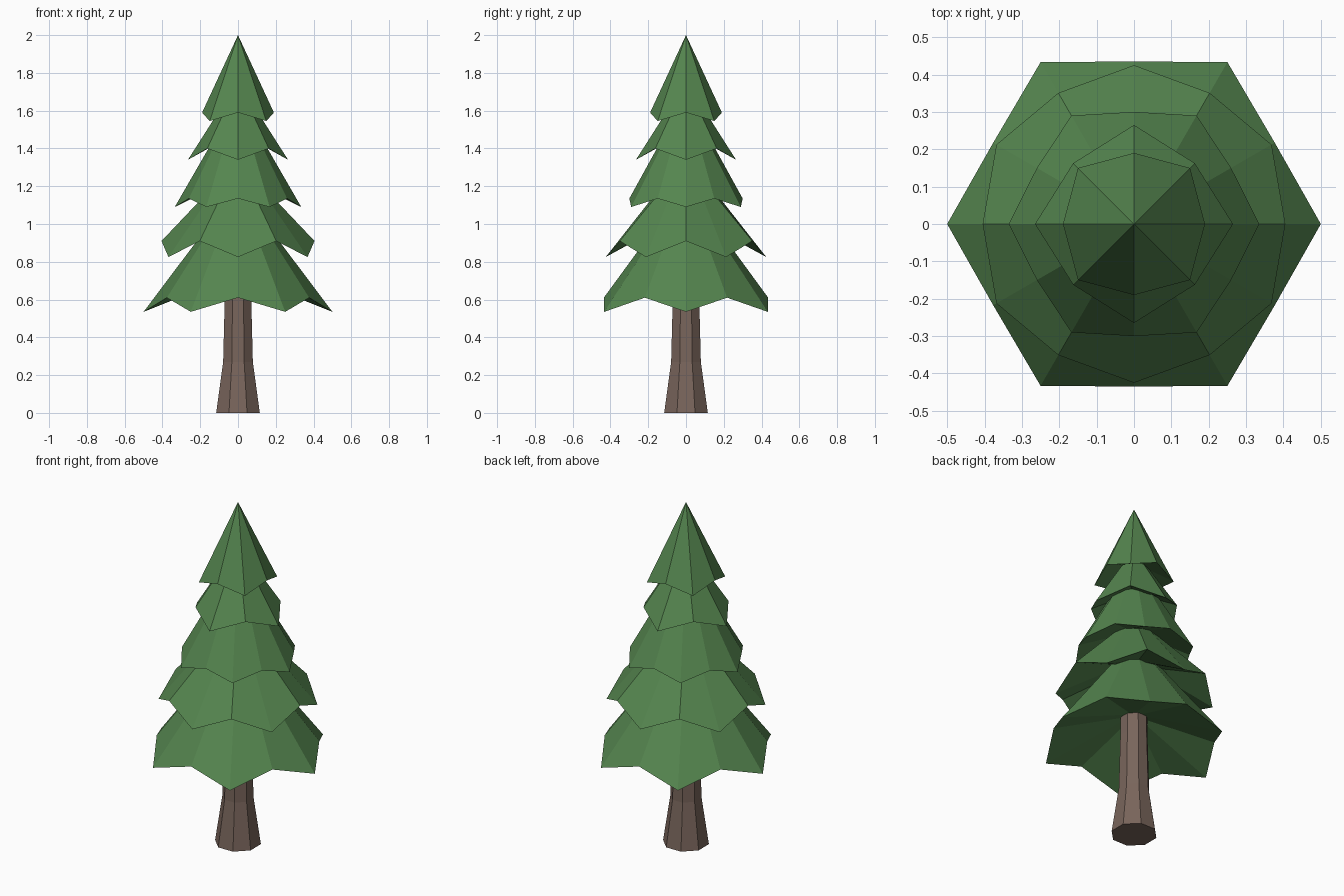
import bpy, bmesh
from math import sin, cos, pi

if "Cube" in bpy.data.objects:
    bpy.data.objects.remove(bpy.data.objects["Cube"])


def material(name, rgb):
    m = bpy.data.materials.new(name)
    m.diffuse_color = (*rgb, 1)
    m.use_nodes = True
    m.node_tree.nodes["Principled BSDF"].inputs["Base Color"].default_value = m.diffuse_color
    return m


def loft(name, rings, mat, cap=False):
    """Join rings of points (a single point makes an apex) into one mesh."""
    bm = bmesh.new()
    rows = [[bm.verts.new(p) for p in ring] for ring in rings]
    for a, b in zip(rows, rows[1:]):
        n = max(len(a), len(b))
        for i in range(n):
            j = (i + 1) % n
            quad = [a[i % len(a)], a[j % len(a)], b[j % len(b)], b[i % len(b)]]
            bm.faces.new(list(dict.fromkeys(quad)))
    if cap:
        bm.faces.new(rows[0][::-1])
        bm.faces.new(rows[-1])
    bmesh.ops.recalc_face_normals(bm, faces=bm.faces)
    me = bpy.data.meshes.new(name)
    bm.to_mesh(me)
    bm.free()
    ob = bpy.data.objects.new(name, me)
    me.materials.append(mat)
    bpy.context.collection.objects.link(ob)
    return ob


def ring(r, z, n, start=0.0):
    return [(r * cos(start + 2 * pi * i / n), r * sin(start + 2 * pi * i / n), z)
            for i in range(n)]


def star(tip, valley, n, start):
    """Zigzag rim alternating (radius, height) of drooping tips and valleys."""
    pts = []
    for i in range(2 * n):
        r, z = valley if i % 2 else tip
        a = start + pi * i / n
        pts.append((r * cos(a), r * sin(a), z))
    return pts


green = material("needle green", (0.09, 0.235, 0.078))
brown = material("bark brown", (0.19, 0.13, 0.105))

# Flared octagonal trunk
loft("trunk", [ring(r, z, 8, pi / 8) for r, z in
               ((0.125, 0), (0.085, 0.27), (0.076, 0.6), (0.074, 0.8))], brown, True)

# Branch tiers: tip, valley, tip count, start angle, inner (underside), top
tiers = [
    ((0.50, 0.535), (0.435, 0.61), 6, 0, (0.07, 0.71), (0.15, 1.00)),
    ((0.425, 0.825), (0.405, 0.91), 6, pi / 6, (0.12, 1.00), (0.13, 1.20)),
    ((0.335, 1.09), (0.30, 1.135), 6, 0, (0.10, 1.21), (0.11, 1.48)),
    ((0.265, 1.34), (0.23, 1.40), 4, 0, (0.07, 1.46), (0.08, 1.63)),
    ((0.212, 1.545), (0.19, 1.59), 4, pi / 4, (0.04, 1.65), (0, 2.0)),
]
for k, (tip, valley, n, start, inner, top) in enumerate(tiers):
    upper = ring(*top, 2 * n, start) if top[0] else [(0, 0, top[1])]
    loft(f"branch_tier_{k + 1}",
         [ring(*inner, 2 * n, start), star(tip, valley, n, start), upper], green)
